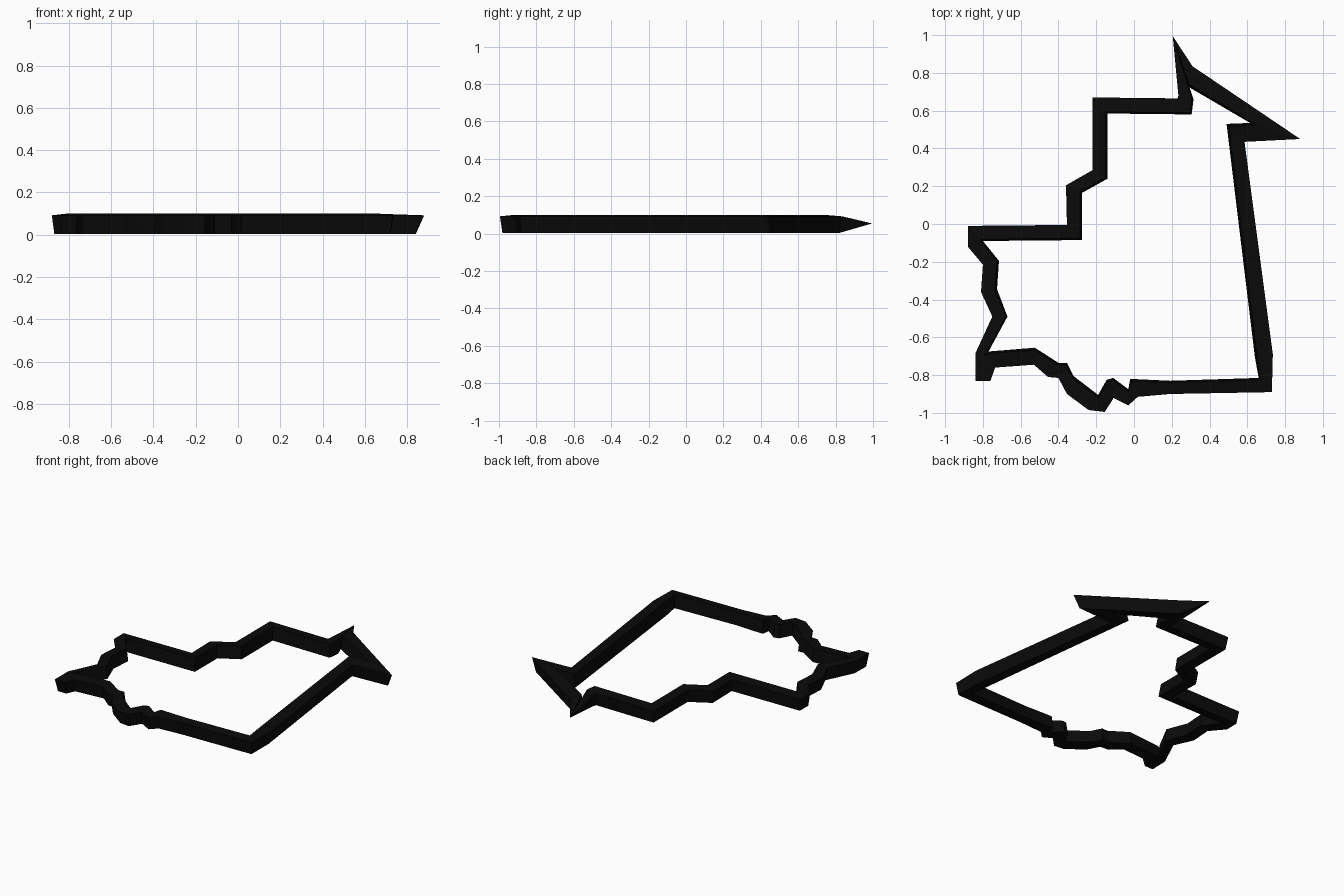
import bpy, bmesh

# Outline corners, clockwise from the pointed tip: outer x, y and inner x, y (hundredths)
CORNERS = [
    (20.5, 99.5, 20.5, 99.5), (31, 83.5, 29, 72.5), (88, 45, 61.5, 53.5), (58.5, 43.5, 49, 53),
    (73.5, -69, 64, -70.5), (73, -89, 66, -81.5), (19, -90, 19, -83), (2, -91.5, -2, -82),
    (-3, -96, -3, -87.5), (-11, -92, -11, -81.5), (-11, -92.5, -14.5, -82.5),
    (-15.5, -99.5, -19, -90.5), (-24, -98.5, -19, -90.5), (-35.5, -90, -32, -80.5),
    (-40, -81.5, -35.5, -73.5), (-45.5, -81, -40, -73.5), (-53, -74.5, -52.5, -65.5),
    (-73.5, -76, -77, -67.5), (-76, -83, -81, -68), (-84, -83, -79, -68),
    (-84, -68.5, -77, -67.5), (-75, -49, -67, -49), (-81, -36, -72.5, -34.5),
    (-80, -21.5, -71.5, -19.5), (-88, -12, -80, -9), (-88, -1, -80, -9),
    (-35.5, -0.5, -27.5, -8.5), (-36, 20.5, -27.5, 16.5), (-22, 28.5, -14, 24),
    (-22, 67, -14, 58.5), (23, 66.5, 30.5, 58), (23.5, 68, 31.5, 66),
]
# Slightly rolled square bar: (fraction from outer to inner edge, height)
SECTION = [(0, 0.092), (0.15, 0.003), (1, 0.011), (0.87, 0.1)]
MID_Z = 0.054

bm = bmesh.new()
rings = []
for i, (ox, oy, ix, iy) in enumerate(CORNERS):
    if i == 0:  # bar pinches to a point at the tip
        rings.append([bm.verts.new((ox / 100, oy / 100, MID_Z))] * 4)
        continue
    rings.append([bm.verts.new(((ox + (ix - ox) * t) / 100,
                                (oy + (iy - oy) * t) / 100, z)) for t, z in SECTION])

# Skin the bar around the closed loop
for a, b in zip(rings, rings[1:] + rings[:1]):
    for k in range(4):
        n = (k + 1) % 4
        quad = list(dict.fromkeys((a[k], a[n], b[n], b[k])))
        bm.faces.new(quad)
bmesh.ops.recalc_face_normals(bm, faces=bm.faces)

mesh = bpy.data.meshes.new("outline_frame")
bm.to_mesh(mesh)
bm.free()
frame = bpy.data.objects.new("outline_frame", mesh)
bpy.context.collection.objects.link(frame)

# Black finish
black = bpy.data.materials.new("black")
black.diffuse_color = (0.003, 0.003, 0.003, 1)
mesh.materials.append(black)
